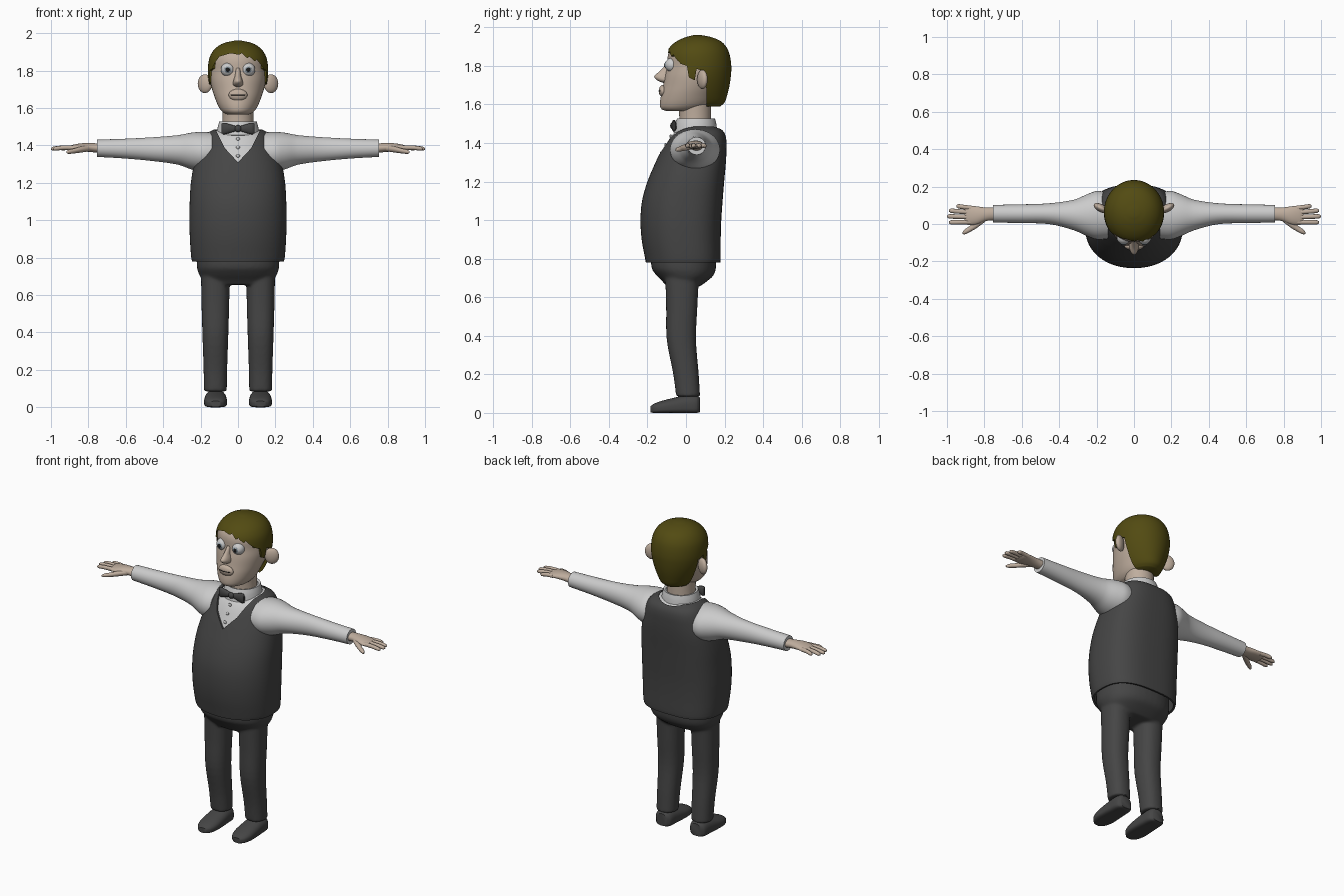
import bpy, bmesh, math
from mathutils import Matrix, Vector

if "Cube" in bpy.data.objects:
    bpy.data.objects.remove(bpy.data.objects["Cube"])


def mat(name, *rgb):
    m = bpy.data.materials.new(name)
    m.diffuse_color = (*rgb, 1)
    m.use_nodes = True
    m.node_tree.nodes["Principled BSDF"].inputs["Base Color"].default_value = m.diffuse_color
    return m


DARK = mat("dark_cloth", .06, .06, .06)
WHITE = mat("white_cloth", .65, .65, .65)
SKIN = mat("skin", .52, .42, .34)
HAIR = mat("hair", .085, .07, .006)
BLACK = mat("black", .01, .01, .01)
IRIS = mat("iris", .3, .36, .4)
EYE = mat("eye_white", .85, .85, .85)


def loft(bm, rows, axis='z', n=40, pf=2, pb=2, steps=4, caps=(1, 1)):
    """Smooth skin over rows (t, cu, cv, ru, rv_minus[, rv_plus]) along an axis."""
    rows = [r if len(r) == 6 else (*r, r[-1]) for r in rows]
    last = len(rows) - 1

    def slope(i, c):
        a, b = rows[max(i - 1, 0)], rows[min(i + 1, last)]
        return (b[c] - a[c]) / (b[0] - a[0])

    fine = []
    for i in range(last):
        a, b = rows[i], rows[i + 1]
        d = b[0] - a[0]
        for k in range(steps + (i == last - 1)):
            s = k / steps
            fine.append([a[0] + d * s] + [
                (2*s**3 - 3*s*s + 1) * a[c] + (s**3 - 2*s*s + s) * d * slope(i, c)
                + (3*s*s - 2*s**3) * b[c] + (s**3 - s*s) * d * slope(i + 1, c)
                for c in range(1, 6)])
    rings = []
    for t, cu, cv, ru, rn, rp in fine:
        ring = []
        for j in range(n):
            co, si = math.cos(math.tau * j / n), math.sin(math.tau * j / n)
            e = 2 / (pf if si < 0 else pb)
            u = cu + ru * math.copysign(abs(co)**e, co)
            v = cv + (rn if si < 0 else rp) * math.copysign(abs(si)**e, si)
            ring.append(bm.verts.new({'z': (u, v, t), 'x': (t, u, v), 'y': (u, t, v)}[axis]))
        rings.append(ring)
    for a, b in zip(rings, rings[1:]):
        for j in range(n):
            bm.faces.new((a[j], a[(j+1) % n], b[(j+1) % n], b[j]))
    for cap, ring in zip(caps, (rings[0], rings[-1])):
        if cap:
            bm.faces.new(ring)


def body(rows):
    """Rows given as z, half width, front y, back y."""
    return [(z, 0, (f + b) / 2, w, (b - f) / 2) for z, w, f, b in rows]


def ball(bm, loc, size, turn=0):
    m = Matrix.Translation(loc) @ Matrix.Rotation(turn, 4, 'Z') @ Matrix.Diagonal((*size, 1))
    bmesh.ops.create_uvsphere(bm, u_segments=32, v_segments=20, radius=1, matrix=m)


def finish(name, bm, material, mirror=False, mods=()):
    bmesh.ops.recalc_face_normals(bm, faces=bm.faces)
    me = bpy.data.meshes.new(name)
    bm.to_mesh(me)
    bm.free()
    ob = bpy.data.objects.new(name, me)
    bpy.context.collection.objects.link(ob)
    me.materials.append(material)
    for kind, props in mods:
        apply(ob, kind, **props)
    shade(ob)
    if mirror:
        ob.modifiers.new("mirror", 'MIRROR').use_mirror_merge = False
    return ob


def activate(ob):
    bpy.ops.object.select_all(action='DESELECT')
    ob.select_set(True)
    bpy.context.view_layer.objects.active = ob


def shade(ob):
    activate(ob)
    bpy.ops.object.shade_smooth_by_angle(angle=math.radians(45))


def apply(ob, kind, **props):
    activate(ob)
    m = ob.modifiers.new(kind, kind)
    for k, v in props.items():
        setattr(m, k, v)
    bpy.ops.object.modifier_apply(modifier=m.name)


def cut(ob, pts, to3d, depth):
    """Subtract a prism: 2D outline placed by to3d, extruded by depth."""
    bm = bmesh.new()
    f = bm.faces.new([bm.verts.new(to3d(*p)) for p in pts])
    ext = bmesh.ops.extrude_face_region(bm, geom=[f])['geom']
    bmesh.ops.translate(bm, vec=Vector(depth), verts=[v for v in ext if isinstance(v, bmesh.types.BMVert)])
    c = finish("cutter", bm, ob.data.materials[0])
    apply(ob, 'BOOLEAN', object=c, operation='DIFFERENCE', solver='EXACT')
    bpy.data.objects.remove(c)
    shade(ob)


# Waistcoat with V neck
VEST = [(.78, .245, -.208, .178), (.80, .25, -.212, .18), (.9, .257, -.23, .18), (1.0, .26, -.236, .183),
        (1.1, .258, -.228, .19), (1.2, .252, -.2, .198), (1.3, .235, -.158, .207), (1.37, .212, -.125, .21),
        (1.43, .188, -.092, .207), (1.465, .165, -.06, .19), (1.485, .13, -.02, .155)]
bm = bmesh.new()
loft(bm, body(VEST), n=64, pf=2.1, pb=2.8, caps=(0, 1))
vest = finish("waistcoat", bm, DARK, mods=[('SOLIDIFY', dict(thickness=.012, offset=-1))])
cut(vest, [(0, 1.31), (.07, 1.385), (.118, 1.48), (.118, 1.6), (-.118, 1.6), (-.118, 1.48), (-.07, 1.385)],
    lambda x, z: (x, -.4, z), (0, .45, 0))
cut(vest, [(.125 * math.cos(a * math.tau / 32), .05 + .13 * math.sin(a * math.tau / 32)) for a in range(32)],
    lambda x, y: (x, y, 1.455), (0, 0, .2))

# Shirt body, sleeves, collar, buttons
bm = bmesh.new()
loft(bm, body([(z - .004, w - .009, f + .009, b - .009) for z, w, f, b in VEST[5:]]), n=64, pf=2.1, pb=2.8)
finish("shirt_body", bm, WHITE)
bm = bmesh.new()
loft(bm, [(.14, .045, 1.365, .125, .105), (.2, .047, 1.366, .129, .106), (.25, .047, 1.37, .112, .098),
          (.32, .048, 1.376, .082, .079), (.45, .055, 1.38, .056, .064), (.6, .055, 1.383, .05, .053),
          (.755, .055, 1.385, .047, .046)], 'x')
finish("sleeve", bm, WHITE, mirror=True)
bm = bmesh.new()
loft(bm, body([(1.455, .116, -.065, .163), (1.5, .108, -.056, .157), (1.528, .1, -.046, .15)]), caps=(0, 0))
finish("collar", bm, WHITE, mods=[('SOLIDIFY', dict(thickness=.014, offset=-1))])
bm = bmesh.new()
for y, z in ((-.08, 1.435), (-.106, 1.39), (-.13, 1.345)):
    ball(bm, (0, y, z), (.01, .006, .01))
finish("shirt_buttons", bm, WHITE)

# Bow tie
bm = bmesh.new()
ball(bm, (0, -.068, 1.49), (.018, .014, .019))
for s in (1, -1):
    loft(bm, [(s * x, -.062, 1.49, ry, rz) for x, ry, rz in
              ((.005, .008, .012), (.04, .013, .022), (.075, .013, .031), (.087, .006, .026))], 'x', n=24)
finish("bow_tie", bm, DARK)

# Trousers: hips and legs fused
bm = bmesh.new()
loft(bm, body([(.655, .165, -.1, .07), (.68, .188, -.12, .105), (.71, .208, -.15, .14), (.75, .22, -.178, .155),
               (.84, .22, -.18, .155)]), pf=2.3, pb=2.3)
for s in (1, -1):
    loft(bm, [(z, s * .121, cy, rx, ry) for z, cy, rx, ry in
              ((.085, .011, .061, .062), (.2, .0, .063, .066), (.38, -.024, .069, .076),
               (.55, -.022, .074, .081), (.72, -.02, .077, .088))], pf=2.3, pb=2.3)
finish("trousers", bm, DARK, mods=[('REMESH', dict(mode='VOXEL', voxel_size=.009)),
                                   ('SMOOTH', dict(factor=.5, iterations=5))])

# Shoes with flat soles
bm = bmesh.new()
loft(bm, [(-.185, .12, .022, .025, .02, .012), (-.165, .12, .024, .046, .024, .024),
          (-.12, .12, .028, .06, .028, .036), (-.06, .12, .034, .061, .034, .045),
          (0, .12, .04, .058, .04, .052), (.055, .12, .04, .052, .04, .052),
          (.072, .12, .04, .035, .036, .04)], 'y', pf=4, pb=2.3)
finish("shoe", bm, DARK, mirror=True)

# Hands
bm = bmesh.new()
loft(bm, [(.74, .055, 1.385, .034, .025), (.79, .052, 1.389, .036, .024), (.84, .046, 1.39, .048, .021),
          (.885, .046, 1.387, .051, .016), (.905, .046, 1.386, .045, .01)], 'x')
for x1, y0, y1 in ((.95, .086, .095), (.99, .062, .071), (1.0, .037, .041), (.99, .01, .009)):
    loft(bm, [(.87, y0, 1.388, .012, .012), ((.87 + x1) / 2, (y0 + y1) / 2, 1.388, .012, .012),
              (x1 - .01, y1, 1.383, .011, .01), (x1, y1, 1.381, .004, .004)], 'x', n=16)
loft(bm, [(.79, .035, 1.385, .018, .016), (.84, .0, 1.378, .021, .016), (.88, -.028, 1.37, .016, .013),
          (.905, -.042, 1.366, .013, .011), (.917, -.049, 1.364, .005, .005)], 'x', n=20)
finish("hand", bm, SKIN, mirror=True)

# Head, neck, nose and mouth bulge
bm = bmesh.new()
loft(bm, body([(1.565, .055, -.1, .06), (1.575, .078, -.126, .09), (1.6, .1, -.135, .13), (1.65, .122, -.129, .16),
               (1.7, .138, -.118, .19), (1.75, .148, -.109, .21), (1.8, .15, -.097, .22), (1.86, .146, -.093, .21),
               (1.9, .125, -.07, .19), (1.935, .075, -.01, .13)]), n=56)
loft(bm, body([(1.44, .085, -.035, .13), (1.54, .083, -.035, .13), (1.62, .085, -.04, .13)]))
loft(bm, [(1.712, 0, -.1, .012, .018), (1.724, 0, -.105, .026, .042), (1.745, 0, -.11, .025, .055),
          (1.775, 0, -.1, .016, .034), (1.815, 0, -.085, .011, .014)], n=24)
ball(bm, (0, -.12, 1.67), (.05, .021, .032))
finish("head", bm, SKIN)
bm = bmesh.new()
loft(bm, [(x, y, 1.67, .002, .002) for x, y in
          ((-.046, -.126), (-.03, -.137), (0, -.141), (.03, -.137), (.046, -.126))], 'x', n=8)
finish("mouth_line", bm, BLACK)

# Ears
bm = bmesh.new()
ball(bm, (.177, .085, 1.73), (.042, .021, .05), math.radians(28))
finish("ear", bm, SKIN, mirror=True)

# Eyes
for name, y, r, ry, m in (("eyeball", -.072, .037, .037, EYE), ("iris", -.103, .018, .008, IRIS),
                          ("pupil", -.108, .012, .005, BLACK)):
    bm = bmesh.new()
    ball(bm, (.055, y, 1.805), (r, ry, r))
    finish(name, bm, m, mirror=True)

# Hair cap with cut hairline, sideburns and ragged fringe
bm = bmesh.new()
loft(bm, body([(1.59, .088, -.1, .178), (1.61, .108, -.13, .2), (1.65, .13, -.14, .214), (1.7, .147, -.13, .226),
               (1.75, .158, -.12, .233), (1.8, .161, -.11, .235), (1.86, .155, -.104, .226), (1.9, .137, -.082, .208),
               (1.93, .108, -.045, .178), (1.95, .068, .0, .13), (1.96, .02, .04, .08)]), n=64)
hair = finish("hair", bm, HAIR)
cut(hair, [(-.3, 1.4), (.11, 1.4), (.105, 1.69), (.1, 1.77), (.055, 1.785), (.045, 1.725), (.015, 1.74),
           (.005, 1.8), (-.04, 1.815), (-.07, 1.835), (-.3, 1.835)], lambda y, z: (-.3, y, z), (.6, 0, 0))
cut(hair, [(-.145, 1.5), (-.145, 1.8), (-.125, 1.84), (-.1, 1.875), (-.04, 1.893), (.005, 1.885), (.02, 1.893),
           (.05, 1.866), (.06, 1.876), (.09, 1.85), (.1, 1.86), (.135, 1.815), (.145, 1.5)],
    lambda x, z: (x, -.3, z), (0, .27, 0))
